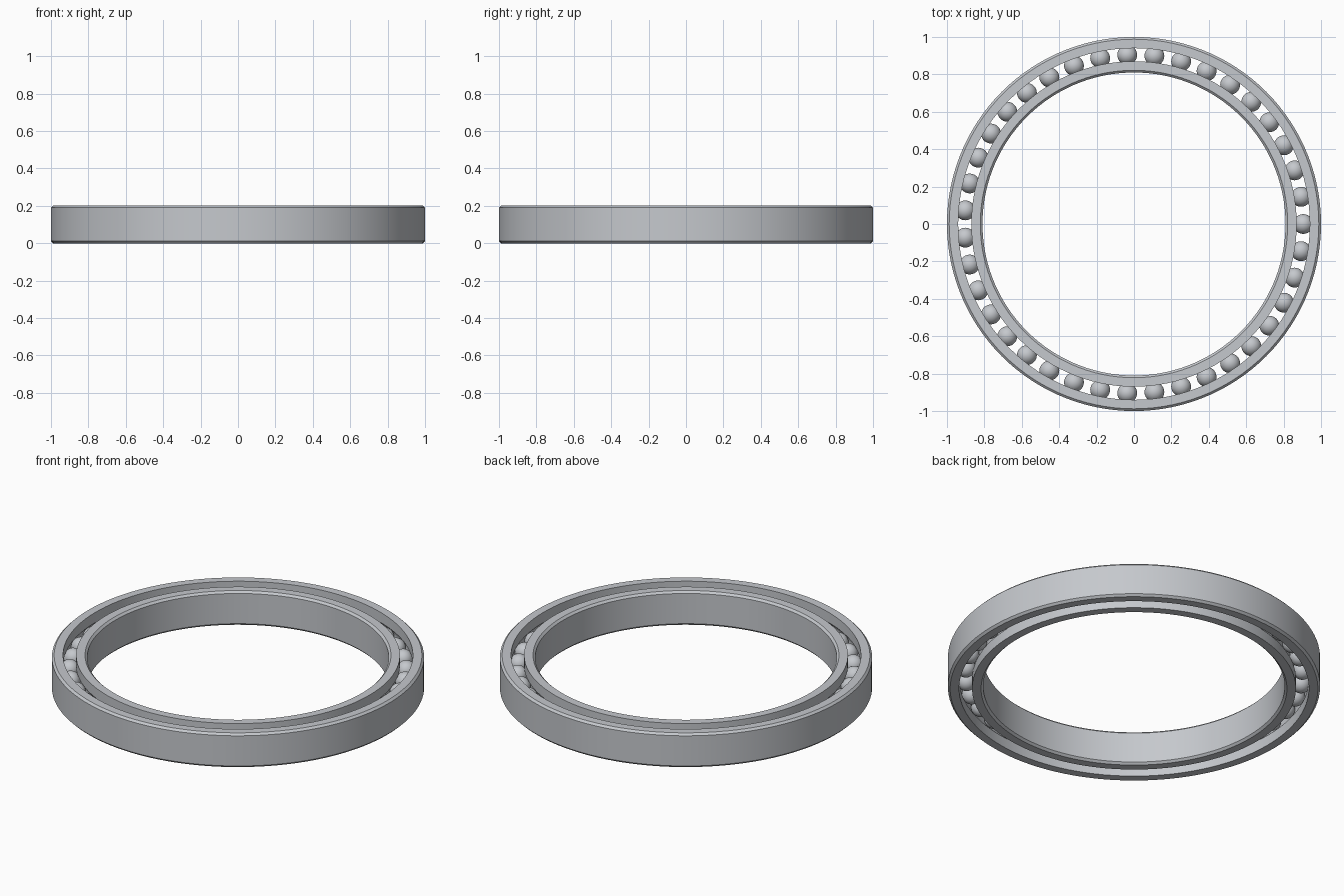
import bpy, bmesh, math
from mathutils import Vector, Matrix

cube = bpy.data.objects.get("Cube")
if cube:
    bpy.data.objects.remove(cube)

WIDTH = 0.203
MID = WIDTH / 2
PITCH = 0.905       # radius of the ball circle
BALL_R = 0.053
GROOVE_R = 0.054
HALF_GAP = 0.035
CHAMFER = 0.012
BALLS = 39
SEGMENTS = 120

steel = bpy.data.materials.new("brushed steel")
steel.use_nodes = True
colour = (0.56, 0.58, 0.61, 1)
steel.diffuse_color = colour
steel.node_tree.nodes["Principled BSDF"].inputs["Base Color"].default_value = colour


def finish(bm, name, angle):
    mesh = bpy.data.meshes.new(name)
    bm.to_mesh(mesh)
    bm.free()
    mesh.materials.append(steel)
    obj = bpy.data.objects.new(name, mesh)
    bpy.context.collection.objects.link(obj)
    bpy.ops.object.select_all(action="DESELECT")
    obj.select_set(True)
    bpy.context.view_layer.objects.active = obj
    bpy.ops.object.shade_smooth_by_angle(angle=math.radians(angle))
    return obj


def race(name, back, side):
    """Spin one race; side is +1 for the outer ring, -1 for the inner ring."""
    wall = PITCH + side * HALF_GAP
    inset = back - side * CHAMFER
    profile = [(wall, 0), (inset, 0), (back, CHAMFER),
               (back, WIDTH - CHAMFER), (inset, WIDTH), (wall, WIDTH)]
    # Raceway groove
    reach = math.acos(HALF_GAP / GROOVE_R)
    steps = 10
    for i in range(steps + 1):
        a = reach * (1 - 2 * i / steps)
        profile.append((PITCH + side * GROOVE_R * math.cos(a),
                        MID + GROOVE_R * math.sin(a)))
    bm = bmesh.new()
    verts = [bm.verts.new((r, 0, z)) for r, z in profile]
    edges = [bm.edges.new((v, verts[i - 1])) for i, v in enumerate(verts)]
    bmesh.ops.spin(bm, geom=verts + edges, cent=(0, 0, 0), axis=(0, 0, 1),
                   angle=math.tau, steps=SEGMENTS)
    bmesh.ops.remove_doubles(bm, verts=bm.verts, dist=0.0002)
    bmesh.ops.recalc_face_normals(bm, faces=bm.faces)
    return finish(bm, name, 25)


race("outer_race", 1.0, 1)
race("inner_race", 0.81, -1)

# Balls evenly spaced in the raceway
bm = bmesh.new()
for i in range(BALLS):
    spot = Matrix.Rotation(math.tau * i / BALLS, 4, "Z") @ Vector((PITCH, 0, MID))
    bmesh.ops.create_uvsphere(bm, u_segments=28, v_segments=16, radius=BALL_R,
                              matrix=Matrix.Translation(spot))
finish(bm, "bearing_balls", 60)
